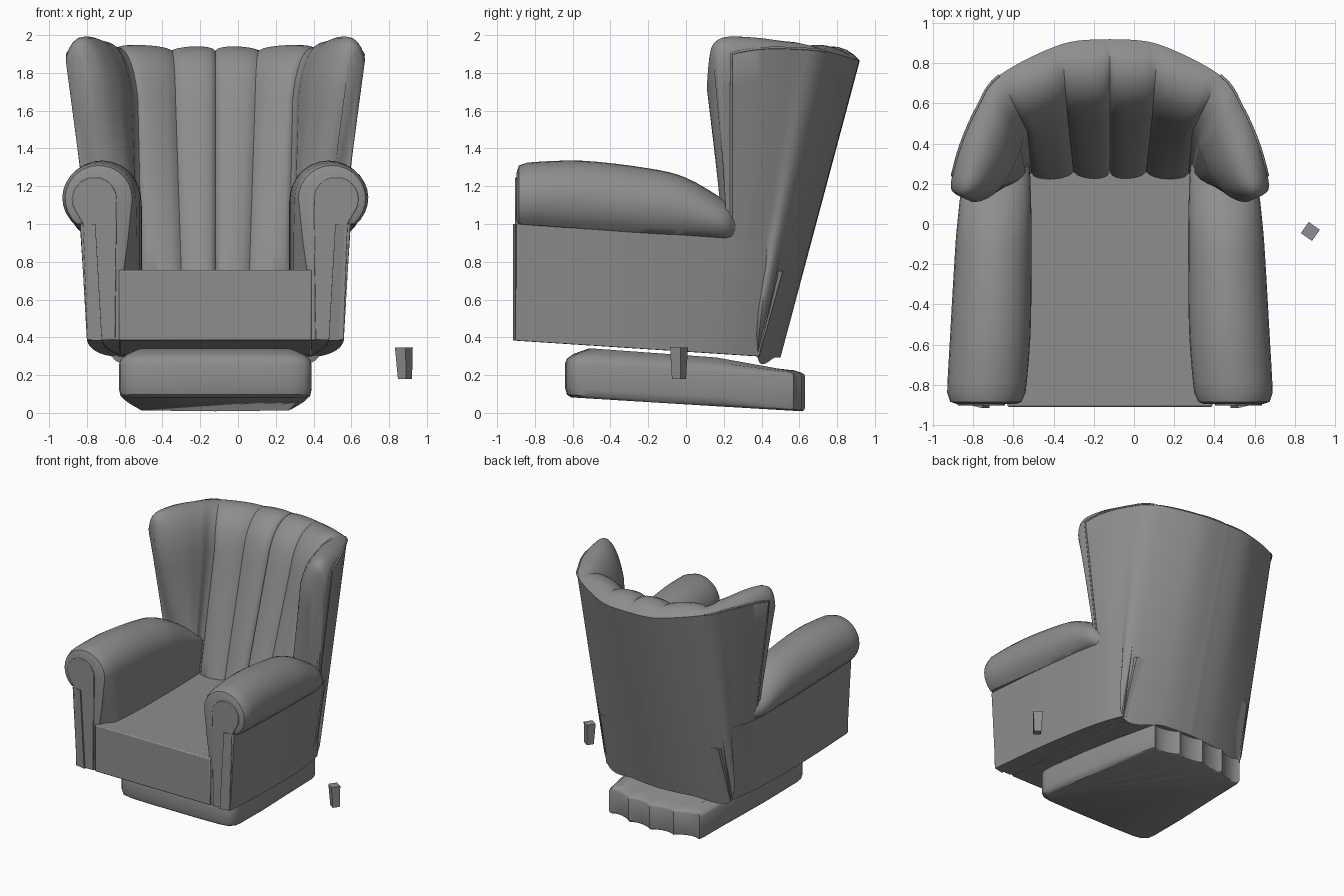
import bpy, bmesh, math

if "Cube" in bpy.data.objects:
    bpy.data.objects.remove(bpy.data.objects["Cube"], do_unlink=True)

CX = -0.12                      # the chair stands off centre, beside a loose leg
GREY = (0.27, 0.27, 0.27, 1)
fabric = bpy.data.materials.new("grey_fabric")
fabric.use_nodes = True
fabric.diffuse_color = GREY
for node in fabric.node_tree.nodes:
    if node.type == 'BSDF_PRINCIPLED':
        node.inputs["Base Color"].default_value = GREY


def loft(name, rings, dx=CX, side=1, angle=35, bevel=0):
    """Skin closed rings of points and cap both ends."""
    bm = bmesh.new()
    rows = [[bm.verts.new((side * p[0] + dx, p[1], p[2])) for p in r] for r in rings]
    n = len(rows[0])
    for a, b in zip(rows, rows[1:]):
        for i in range(n):
            j = (i + 1) % n
            bm.faces.new((a[i], a[j], b[j], b[i]))
    bm.faces.new(rows[0])
    bm.faces.new(rows[-1])
    bmesh.ops.recalc_face_normals(bm, faces=bm.faces)
    mesh = bpy.data.meshes.new(name)
    bm.to_mesh(mesh)
    bm.free()
    mesh.materials.append(fabric)
    ob = bpy.data.objects.new(name, mesh)
    bpy.context.collection.objects.link(ob)
    if bevel:
        mod = ob.modifiers.new("soft_edge", 'BEVEL')
        mod.width, mod.segments = bevel, 2
    bpy.ops.object.select_all(action='DESELECT')
    ob.select_set(True)
    bpy.context.view_layer.objects.active = ob
    bpy.ops.object.shade_smooth_by_angle(angle=math.radians(angle))


def mirrored(half):
    """Outline from the middle front to the middle back, closed on the other side."""
    return half + [(-u, y) for u, y in reversed(half) if u > 0.001]


def catmull(table, k, f):
    p = [table[min(max(k + d, 0), len(table) - 1)] for d in (-1, 0, 1, 2)]
    return [b + 0.5 * f * (c - a + f * (2*a - 5*b + 4*c - d + f * (3*(b - c) + d - a)))
            for a, b, c, d in zip(*p)]


def floor_z(y):
    return 0.325 - 0.065 * y


# Side panels from the front to the back seam: bottom and top outline
SIDE = [(.68, -.897, .715, -.897), (.668, -.5, .715, -.5), (.64, -.1, .70, -.1),
        (.60, .2, .662, .27), (.552, .388, .553, .512)]
outline = [catmull(SIDE, k, i / 4) for k in range(4) for i in range(4)] + [SIDE[-1]]
wall = [[(bu, by, floor_z(by)), (tu, ty, .94 - .067 * ty),
         (tu - .08, ty - .02, .94 - .067 * ty), (bu - .08, by - .02, floor_z(by))]
        for bu, by, tu, ty in outline]

# Lower body, with sloping underside and flat seat top
low = mirrored([(0, -.89)] + [(s[0] - .01, s[1]) for s in SIDE]
               + [(.4, .425), (.24, .465), (0, .49)])
top = mirrored([(0, -.89)] + [(s[2] - .03, s[3]) for s in SIDE]
               + [(.4, .53), (.24, .57), (0, .60)])
loft("lower_body", [[(u, y, floor_z(y) + .003) for u, y in low],
                    [(u, y, .75) for u, y in top]])

# Seat front and seat top
box = [(-.51, -.91), (.51, -.91), (.51, .3), (-.51, .3)]
loft("seat", [[(u, y, floor_z(y)) for u, y in box],
              [(u, y, .757) for u, y in box]], bevel=.008)

# Rolled arms: y, roll outside, roll inside, top, lower seam, body side
ARM = [(-.897, .76, .47, 1.27, 1.02, .70), (-.885, .795, .44, 1.31, 1.0, .70),
       (-.84, .81, .42, 1.325, .995, .70), (-.55, .795, .395, 1.335, .975, .70),
       (-.2, .775, .39, 1.295, .95, .695), (0, .76, .39, 1.245, .94, .68),
       (.2, .73, .395, 1.13, .925, .66), (.28, .65, .40, 1.08, .91, .61),
       (.45, .55, .42, 1.0, .90, .53)]


def arm_section(row):
    y, outer, inner, zt, zs, body = row
    rx, rz = (outer - inner) / 2, (zt - zs) / 1.77
    uc, zc = (outer + inner) / 2, zt - rz
    foot = inner + (.05 if y < -.8 else .0)
    pts = [(body - .04, y, .72), (body + .005, y, zs)]
    for i in range(19):
        a = math.radians(-50 + 230 * i / 18)
        pts.append((uc + rx * math.cos(a), y, zc + rz * math.sin(a)))
    return pts + [((inner + foot) / 2, y, .9), (foot, y, .72)]


arm_rings = []
for k in range(len(ARM) - 1):
    steps = 1 if k < 2 else 4
    arm_rings += [arm_section(catmull(ARM, k, i / steps)) for i in range(steps)]
arm_rings.append(arm_section(ARM[-1]))

# Keyhole-shaped panel on the front of each arm
panel = [(.53, .385), (.68, .385), (.70, 1.0)]
for i in range(17):
    a = math.radians(-40 + 220 * i / 16)
    panel.append((.64 + .118 * math.cos(a), 1.13 + .118 * math.sin(a)))
for word, side in (("left", 1), ("right", -1)):
    loft(word + "_side_panel", wall, side=side)
    loft(word + "_arm", arm_rings, side=side, angle=40)
    loft(word + "_arm_panel", [[(u, y, z) for u, z in panel] for y in (-.89, -.904)],
         side=side, bevel=.004)

# Backrest and wings: outer bottom, outer top, crown control,
# inner top, inner bottom
BACK = [(0, .50, .292, 0, .92, 1.865, 1.99, 0, .54, 1.64, 0, .255),
        (.24, .475, .294, .24, .895, 1.87, 1.99, .21, .53, 1.64, .18, .255),
        (.55, .38, .30, .55, .74, 1.915, 1.99, .41, .46, 1.66, .39, .25),
        (.59, .43, .85, .66, .58, 1.93, 2.0, .45, .39, 1.7, .41, .24),
        (.63, .33, .85, .74, .40, 1.93, 2.03, .50, .28, 1.72, .43, .24),
        (.655, .24, .85, .785, .24, 1.90, 2.04, .57, .19, 1.72, .49, .24),
        (.655, .22, .85, .79, .175, 1.85, 2.01, .64, .15, 1.72, .54, .255),
        (.63, .24, .85, .77, .15, 1.80, 1.95, .69, .145, 1.72, .56, .275)]


def back_section(row, puff):
    bu, by, bz, tu, ty, tz, crown, iu, iy, iz, fu, fy = row
    pts = []
    for i in range(6):                                  # outer face
        f = i / 6
        pts.append((bu + (tu - bu) * f, by + (ty - by) * f, bz + (tz - bz) * f))
    for i in range(11):                                 # rounded top
        f = i / 10
        mix = .6 * f + .4 * f * f * (3 - 2 * f)
        z = (1-f)**3 * tz + 3*f*(1-f) * crown + f**3 * iz
        pts.append((tu + (iu - tu) * mix, ty + (iy - ty) * mix - .035 * puff * f,
                    z - .025 * (1 - puff) * math.sin(math.pi * f)))
    for i in range(1, 8):                               # padded inner face
        f = i / 7
        pts.append((iu + (fu - iu) * f, iy + (fy - iy) * f - .035 * puff,
                    iz + (.74 - iz) * f))
    return pts


half = []
for k in range(len(BACK) - 1):
    steps = 10 if k < 2 else 5
    for i in range(steps):
        f = i / steps
        # the first two spans are channels, the others the plain wings
        puff = math.sin(math.pi * f) ** .6 if k < 2 else min(1, .35 * (5 * (k - 2) + i))
        half.append(back_section(catmull(BACK, k, f), puff))
half.append(back_section(BACK[-1], 1))
other = [[(-u, y, z) for u, y, z in r] for r in reversed(half[1:])]
loft("backrest_and_wings", other + half, angle=40)

# Piping that follows the outer edge of each wing, then runs down its front
path = [r[6] for r in half[20:36]] + [half[35][i] for i in (5, 4, 3, 2, 1)]
for word, side in (("left", 1), ("right", -1)):
    curve = bpy.data.curves.new(word + "_wing_piping", 'CURVE')
    curve.dimensions = '3D'
    curve.bevel_depth, curve.bevel_resolution = .007, 1
    curve.materials.append(fabric)
    spline = curve.splines.new('POLY')
    spline.points.add(len(path) - 1)
    for pt, (u, y, z) in zip(spline.points, path):
        pt.co = (side * u + CX, y, z, 1)
    bpy.context.collection.objects.link(
        bpy.data.objects.new(word + "_wing_piping", curve))

# Loose cushion under the body; its back edge is hollowed to fit the channels
edge = [(0, -.64), (.2, -.64), (.40, -.635), (.47, -.62), (.505, -.58), (.51, -.52),
        (.49, -.2), (.45, .2), (.41, .54)]
for i in range(17):
    edge.append((.40 * (1 - i / 16), .57 + .06 * math.sin(math.pi * i / 32)
                 - .03 * abs(math.sin(math.pi * i / 8)) ** .7))
edge = mirrored(edge)
rings = []
for scale, base, lift in ((.95, .045, 0), (.985, .045, .015), (1, .045, .05),
                          (1, .235, -.01), (.985, .235, .015), (.93, .235, .04),
                          (.8, .235, .07)):
    # the front is rounded, the back stands upright
    rings.append([(u * scale, y * (scale if y < .5 else .5 + .5 * scale),
                   base - .058 * y + lift * (1 if y < .5 else .4)) for u, y in edge])
loft("loose_cushion", rings, angle=40)


# Loose tapered leg beside the chair
def square(x, y, r, z):
    return [(x + r * math.cos(a), y + r * math.sin(a), z)
            for a in (math.radians(10 + 90 * i) for i in range(4))]


loft("loose_leg", [square(.884, -.037, .038, .18), square(.878, -.037, .048, .345)],
     dx=0, angle=20)
